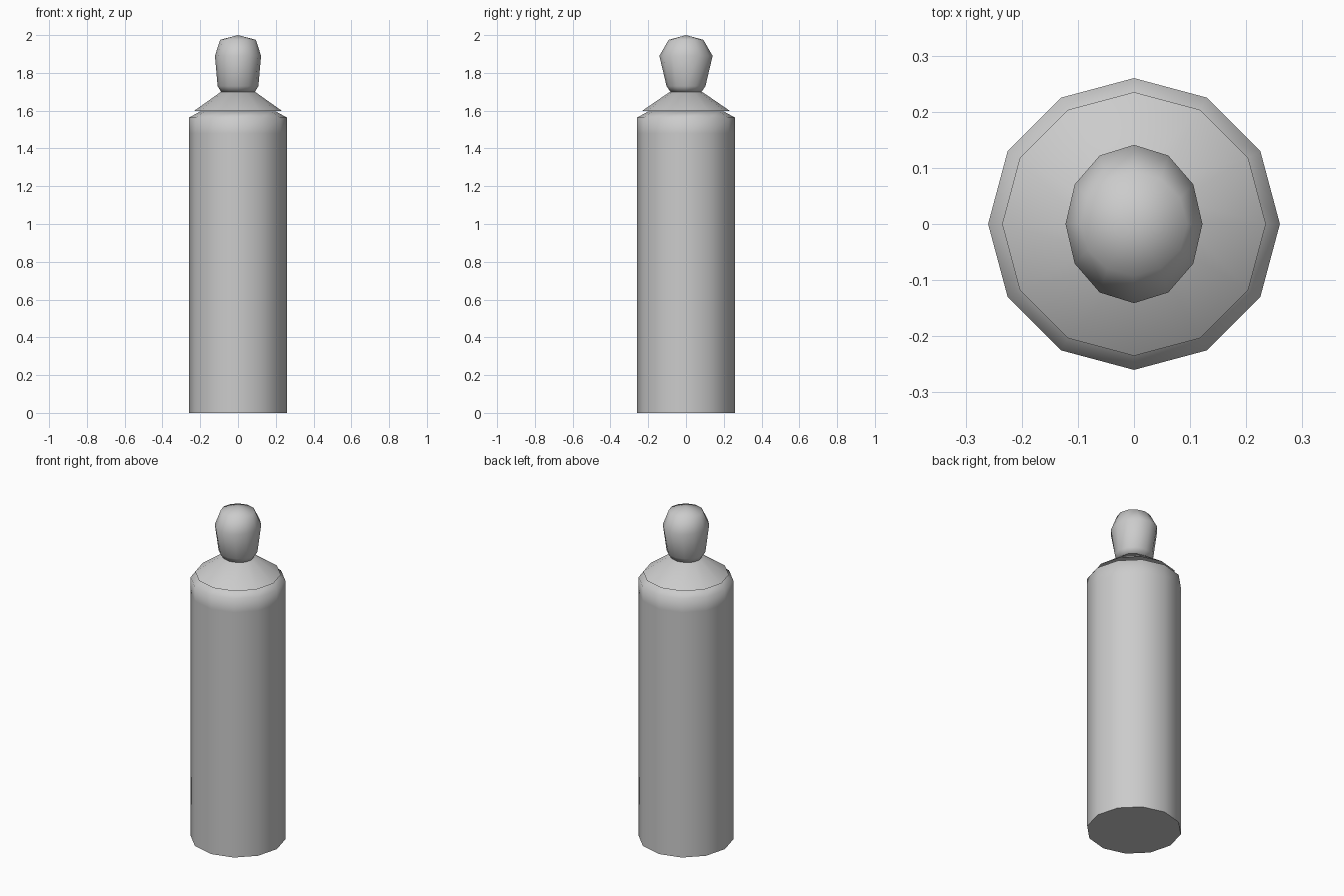
import bpy, bmesh, math

if "Cube" in bpy.data.objects:
    bpy.data.objects.remove(bpy.data.objects["Cube"])

SIDES = 12


def lathe(name, profile, angle=70):
    """Loft 12-sided rings from (x radius, y radius, z); zero radius makes a pole."""
    bm = bmesh.new()
    rings = []
    for rx, ry, z in profile:
        if rx == 0:
            rings.append([bm.verts.new((0, 0, z))] * SIDES)
        else:
            rings.append([bm.verts.new((rx * math.cos(a), ry * math.sin(a), z))
                          for a in (math.tau * i / SIDES for i in range(SIDES))])
    for low, high in zip(rings, rings[1:]):
        for i in range(SIDES):
            j = (i + 1) % SIDES
            quad = dict.fromkeys((low[i], low[j], high[j], high[i]))
            bm.faces.new(list(quad))
    # close open ends
    if profile[0][0]:
        bm.faces.new(rings[0][::-1])
    if profile[-1][0]:
        bm.faces.new(rings[-1])
    bmesh.ops.recalc_face_normals(bm, faces=bm.faces)
    mesh = bpy.data.meshes.new(name)
    bm.to_mesh(mesh)
    bm.free()
    obj = bpy.data.objects.new(name, mesh)
    bpy.context.collection.objects.link(obj)
    bpy.ops.object.select_all(action='DESELECT')
    obj.select_set(True)
    bpy.context.view_layer.objects.active = obj
    bpy.ops.object.shade_smooth_by_angle(angle=math.radians(angle))
    return obj


# Tall cylinder with a bevelled shoulder
lathe("body", [(0.26, 0.26, 0), (0.26, 0.26, 1.48),
               (0.26, 0.26, 1.563), (0.2, 0.2, 1.596)])

# Overhanging conical collar, flat beneath
lathe("collar", [(0.235, 0.235, 1.597), (0.09, 0.085, 1.70)])

# Oval rounded knob on top
lathe("knob", [(0.09, 0.083, 1.70), (0.108, 0.103, 1.73),
               (0.122, 0.141, 1.89), (0.095, 0.092, 1.975), (0, 0, 2.0)])
